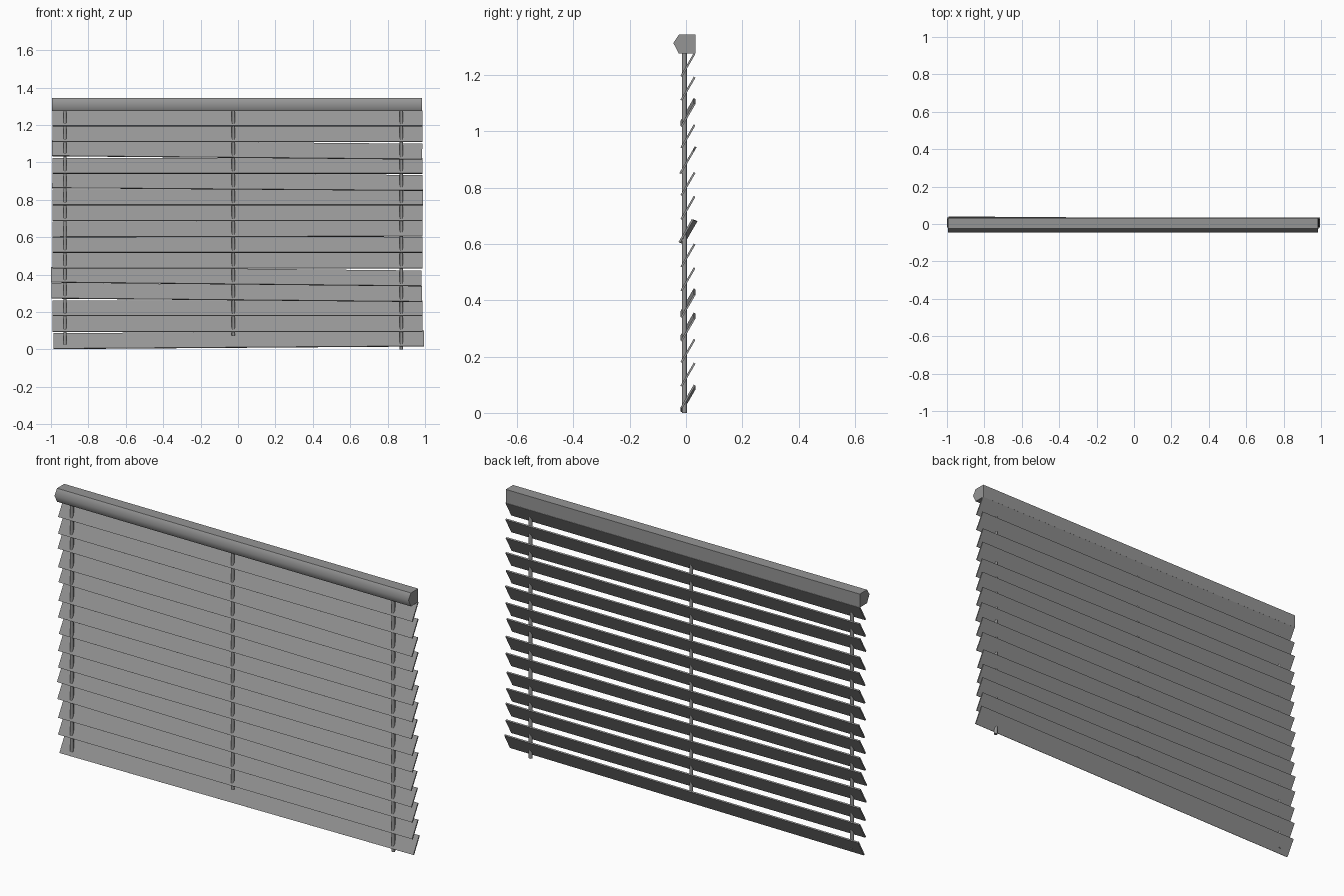
import bpy
import bmesh
from math import radians
from mathutils import Matrix

cube = bpy.data.objects.get("Cube")
if cube:
    bpy.data.objects.remove(cube)

# Single grey finish for all parts
grey = bpy.data.materials.new("blind_grey")
grey.use_nodes = True
colour = (0.3, 0.3, 0.3, 1)
grey.diffuse_color = colour
grey.node_tree.nodes["Principled BSDF"].inputs["Base Color"].default_value = colour


def add_object(name, bm):
    bmesh.ops.recalc_face_normals(bm, faces=bm.faces)
    mesh = bpy.data.meshes.new(name)
    bm.to_mesh(mesh)
    bm.free()
    mesh.materials.append(grey)
    obj = bpy.data.objects.new(name, mesh)
    bpy.context.collection.objects.link(obj)
    return obj


# Head rail: extruded profile with a softened nose along the front
profile = [(0.033, 1.275), (0.033, 1.343), (-0.025, 1.343),
           (-0.045, 1.313), (-0.025, 1.275)]
bm = bmesh.new()
end = bm.faces.new([bm.verts.new((-0.995, y, z)) for y, z in profile])
grown = bmesh.ops.extrude_face_region(bm, geom=[end])["geom"]
bmesh.ops.translate(bm, verts=[v for v in grown if isinstance(v, bmesh.types.BMVert)],
                    vec=(1.98, 0, 0))
for face in bm.faces:
    face.smooth = True
for edge in bm.edges:
    nose = all(v.co.y < -0.04 for v in edge.verts)
    edge.smooth = nose
add_object("head_rail", bm)

# Slats: tilted boards, a few hanging slightly crooked
SLATS, PITCH, LENGTH = 15, 0.0846, 1.98
sag = {0: 0.014, 3: -0.018, 4: -0.02, 7: 0.004, 10: -0.014, 12: -0.018}
yaw = {7: -0.014, 10: -0.008}
shift = {0: 0.007, 3: -0.004, 4: -0.006, 9: 0.002, 12: -0.002}
for i in range(SLATS):
    bm = bmesh.new()
    bmesh.ops.create_cube(bm, size=1)
    bmesh.ops.scale(bm, vec=(LENGTH, 0.094, 0.007), verts=bm.verts)
    bmesh.ops.rotate(bm, matrix=Matrix.Rotation(radians(60), 3, "X"), verts=bm.verts)
    turn = (Matrix.Rotation(yaw.get(i, 0) / LENGTH, 3, "Z")
            @ Matrix.Rotation(-sag.get(i, 0) / LENGTH, 3, "Y"))
    bmesh.ops.rotate(bm, matrix=turn, verts=bm.verts)
    centre = (shift.get(i, 0) - 0.003, 0.007, 0.051 + PITCH * i)
    bmesh.ops.translate(bm, vec=centre, verts=bm.verts)
    add_object(f"slat_{i + 1}", bm)

# Lift cords: thin round cords threaded through the slats
for name, x, bottom in (("right", -0.925, 0.025), ("middle", -0.025, 0.075),
                        ("left", 0.873, 0.0)):
    bm = bmesh.new()
    bmesh.ops.create_cone(bm, cap_ends=True, segments=8, radius1=0.009,
                          radius2=0.009, depth=1.28 - bottom)
    bmesh.ops.translate(bm, vec=(x, -0.006, (1.28 + bottom) / 2), verts=bm.verts)
    for face in bm.faces:
        face.smooth = len(face.verts) == 4
    for edge in bm.edges:
        edge.smooth = all(len(f.verts) == 4 for f in edge.link_faces)
    add_object(f"lift_cord_{name}", bm)
